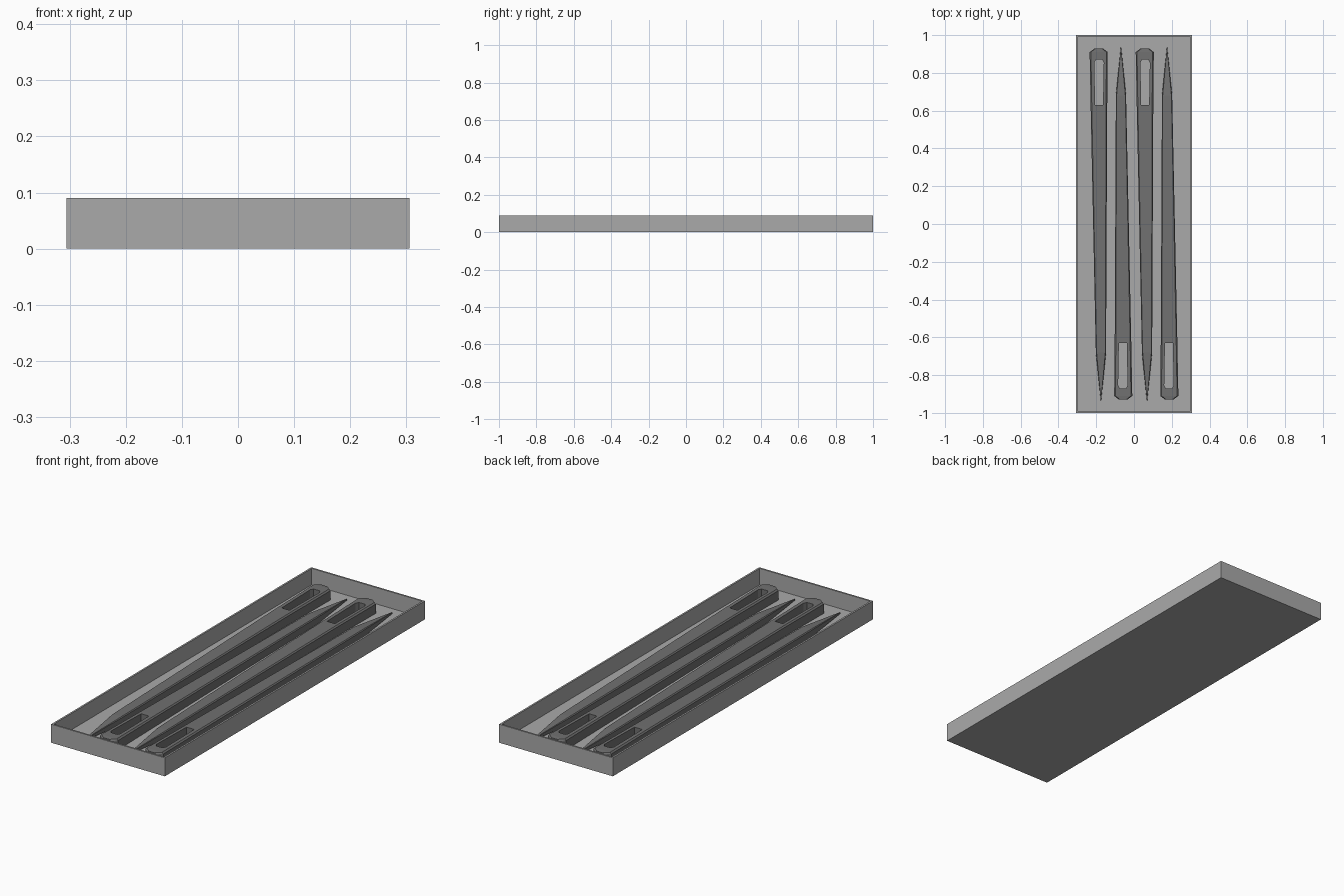
import bpy, bmesh
from math import pi

cube = bpy.data.objects.get("Cube")
if cube:
    bpy.data.objects.remove(cube, do_unlink=True)


def material(name, value):
    mat = bpy.data.materials.new(name)
    mat.use_nodes = True
    colour = (value, value, value, 1)
    mat.diffuse_color = colour
    mat.node_tree.nodes["Principled BSDF"].inputs["Base Color"].default_value = colour
    return mat


def add_object(name, bm, mat):
    bmesh.ops.recalc_face_normals(bm, faces=bm.faces)
    mesh = bpy.data.meshes.new(name)
    bm.to_mesh(mesh)
    bm.free()
    mesh.materials.append(mat)
    ob = bpy.data.objects.new(name, mesh)
    bpy.context.collection.objects.link(ob)
    return ob


def loft(bm, rings):
    """Skin a list of closed rings and cap both ends."""
    loops = [[bm.verts.new(p) for p in ring] for ring in rings]
    for a, b in zip(loops, loops[1:]):
        for i in range(len(a)):
            j = (i + 1) % len(a)
            bm.faces.new((a[i], a[j], b[j], b[i]))
    bm.faces.new(loops[0])
    bm.faces.new(loops[-1])


light_grey = material("light grey", 0.40)
dark_grey = material("dark grey", 0.165)

# Open tray: a block whose top is inset and pushed down to the floor
WIDTH, LENGTH, HEIGHT, WALL, FLOOR = 0.612, 2.0, 0.09, 0.012, 0.01
bm = bmesh.new()
bmesh.ops.create_cube(bm, size=1)
for v in bm.verts:
    v.co = (v.co.x * WIDTH, v.co.y * LENGTH, (v.co.z + 0.5) * HEIGHT)
top = max(bm.faces, key=lambda f: f.calc_center_median().z)
bmesh.ops.inset_region(bm, faces=[top], thickness=WALL)
pocket = bmesh.ops.extrude_face_region(bm, geom=[top])
for v in (g for g in pocket["geom"] if isinstance(g, bmesh.types.BMVert)):
    v.co.z = FLOOR
bmesh.ops.delete(bm, geom=[top], context="FACES")
add_object("tray", bm, light_grey)

# Flat needle: stations of y, left x, right x, bottom z, top z, edge chamfer
stations = [
    (-0.93, 0.165, 0.208, 0.01, 0.06, 0.006),
    (-0.91, 0.139, 0.235, 0.01, 0.062, 0.007),
    (-0.6, 0.142, 0.229, 0.01, 0.06, 0.006),
    (0.68, 0.148, 0.202, 0.01, 0.046, 0.004),
    (0.935, 0.174, 0.176, 0.018, 0.025, 0.0005),
]
rings = []
for y, left, right, low, high, c in stations:
    rings.append([(left, y, low), (right, y, low), (right, y, high - c),
                  (right - c, y, high), (left + c, y, high), (left, y, high - c)])
bm = bmesh.new()
loft(bm, rings)
needle = add_object("needle_1", bm, dark_grey)

# Eye of the needle, cut right through with a chamfered slot
slot = [(0.168, -0.87), (0.202, -0.87), (0.21, -0.855),
        (0.206, -0.63), (0.164, -0.63), (0.16, -0.855)]
bm = bmesh.new()
loft(bm, [[(x, y, z) for x, y in slot] for z in (-0.05, 0.15)])
cutter = add_object("eye_cutter", bm, dark_grey)
cutter.hide_render = True
cut = needle.modifiers.new("eye", "BOOLEAN")
cut.operation = "DIFFERENCE"
cut.solver = "EXACT"
cut.object = cutter
bpy.context.view_layer.update()
deps = bpy.context.evaluated_depsgraph_get()
finished = bpy.data.meshes.new_from_object(needle.evaluated_get(deps))
needle.modifiers.clear()
needle.data = finished
bpy.data.objects.remove(cutter, do_unlink=True)

# Four needles, alternating head to tip
SPACING = 0.244
for number, shift, turn in ((2, -SPACING, 0), (3, 0, pi), (4, SPACING, pi)):
    copy = bpy.data.objects.new(f"needle_{number}", finished)
    copy.location.x = shift
    copy.rotation_euler.z = turn
    bpy.context.collection.objects.link(copy)
